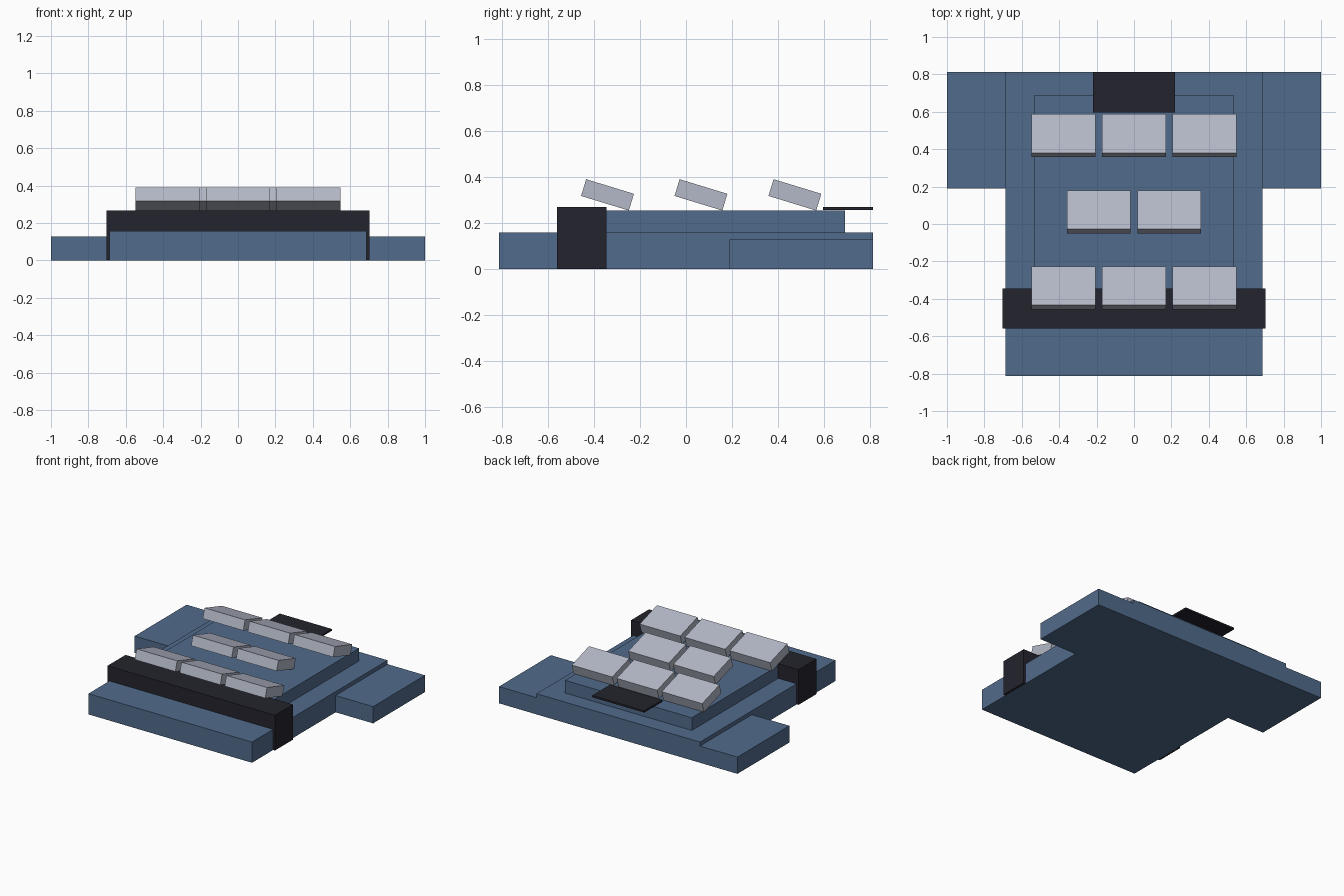
import bpy, math

cube = bpy.data.objects.get("Cube")
if cube:
    bpy.data.objects.remove(cube, do_unlink=True)


def material(name, r, g, b):
    m = bpy.data.materials.new(name)
    m.use_nodes = True
    m.diffuse_color = (r, g, b, 1)
    m.node_tree.nodes["Principled BSDF"].inputs["Base Color"].default_value = (r, g, b, 1)
    return m


blue = material("slate_blue", 0.083, 0.147, 0.26)
dark = material("near_black", 0.017, 0.017, 0.026)
grey = material("light_grey", 0.456, 0.482, 0.57)


def box(name, mat, x, y, z, tilt=0):
    """Box spanning the given (low, high) ranges, tilted about its own x axis."""
    spans = (x, y, z)
    bpy.ops.mesh.primitive_cube_add(size=1, location=[(a + b) / 2 for a, b in spans])
    ob = bpy.context.object
    ob.name = name
    ob.scale = [b - a for a, b in spans]
    ob.rotation_euler.x = tilt
    ob.data.materials.append(mat)
    return ob


# Stepped base
box("base_slab", blue, (-0.686, 0.686), (-0.812, 0.812), (0, 0.157))
box("upper_deck", blue, (-0.532, 0.532), (-0.45, 0.69), (0.15, 0.253))
for side, s in (("left", 1), ("right", -1)):
    box(side + "_wing", blue, sorted((s * 0.68, s)), (0.19, 0.812), (0, 0.127))

# Dark crossbar wrapping the base, and the rear plate
box("front_crossbar", dark, (-0.702, 0.702), (-0.56, -0.345), (0.001, 0.268))
box("rear_plate", dark, (-0.218, 0.218), (0.595, 0.812), (0.255, 0.269))

# Rows of tilted blocks
width, length, thick, pitch, height = 0.34, 0.217, 0.076, 0.377, 0.321
for row, y, count in (("front", -0.341, 3), ("middle", 0.065, 2), ("rear", 0.473, 3)):
    for i in range(count):
        x = (i - (count - 1) / 2) * pitch
        box(f"{row}_block_{i + 1}", grey,
            (x - width / 2, x + width / 2),
            (y - length / 2, y + length / 2),
            (height - thick / 2, height + thick / 2),
            math.radians(-17))
